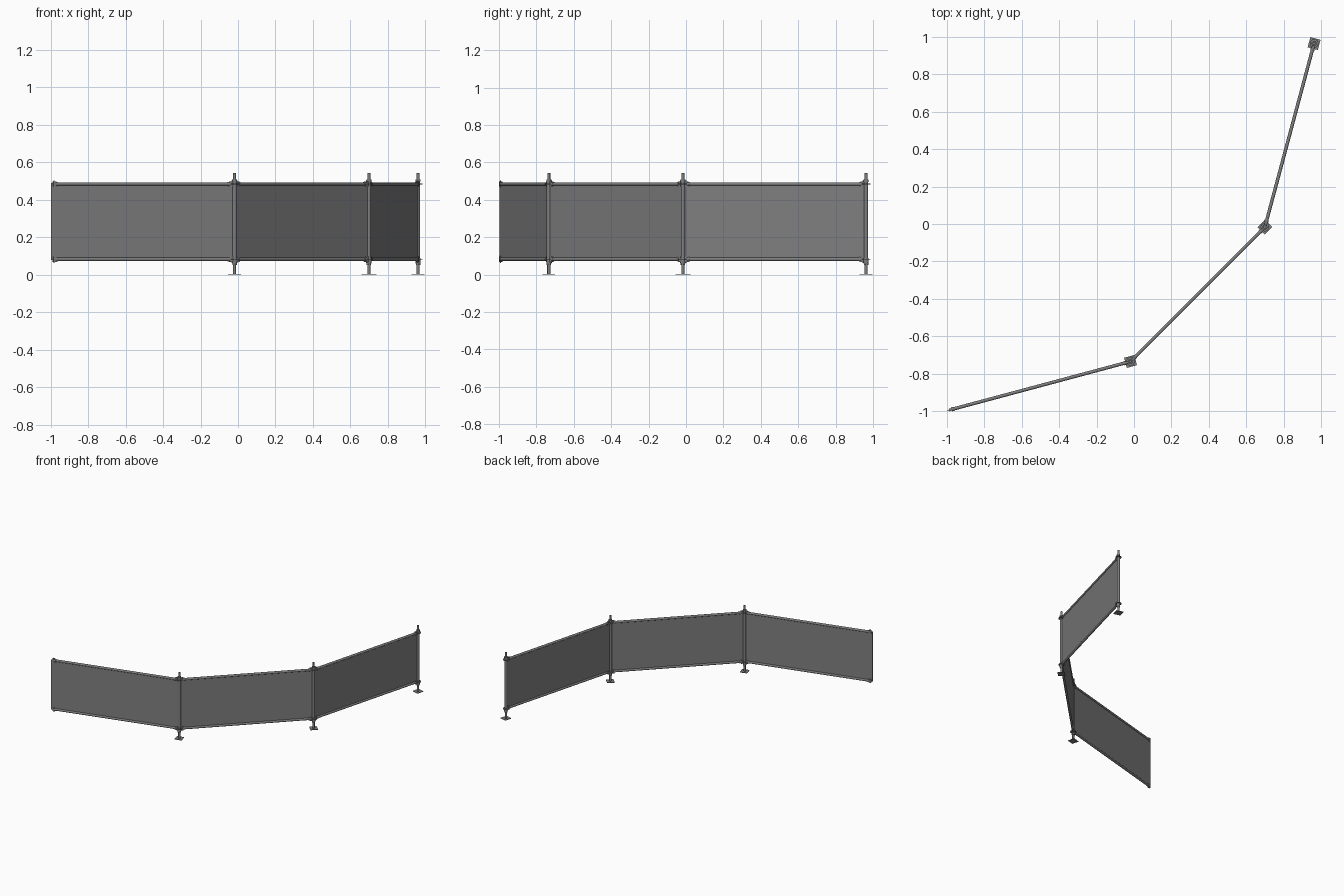
import bpy, math
from mathutils import Vector, Matrix

if "Cube" in bpy.data.objects:
    bpy.data.objects.remove(bpy.data.objects["Cube"])

SPAN = 1.014
ANGLES = [math.radians(a) for a in (15, 45, 75)]
LOW, HIGH = 0.082, 0.484      # rail heights

# Dark grey steel and sheet
DARK = bpy.data.materials.new("dark_grey")
DARK.diffuse_color = (0.21, 0.21, 0.21, 1)
DARK.use_nodes = True
DARK.node_tree.nodes["Principled BSDF"].inputs["Base Color"].default_value = DARK.diffuse_color

# Joints of the chain: free end, then three posts
joints = [Vector((-0.998, -0.996, 0))]
for a in ANGLES:
    joints.append(joints[-1] + SPAN * Vector((math.cos(a), math.sin(a), 0)))


def place(name, frame, loc, rot=(0, 0, 0)):
    o = bpy.context.object
    local = Matrix.Translation(loc)
    for ang, ax in zip(rot, 'XYZ'):
        local = local @ Matrix.Rotation(ang, 4, ax)
    o.matrix_world = frame @ local
    o.name = name
    o.data.materials.append(DARK)


def cyl(name, frame, r, length, loc, rot=(0, 0, 0), sides=20):
    bpy.ops.mesh.primitive_cylinder_add(vertices=sides, radius=r, depth=length)
    place(name, frame, loc, rot)
    if sides > 8:
        bpy.ops.object.shade_smooth_by_angle(angle=math.radians(35))


def box(name, frame, size, loc):
    bpy.ops.mesh.primitive_cube_add(size=1)
    bpy.context.object.data.transform(Matrix.Diagonal((*size, 1)))
    place(name, frame, loc)


def post(frame):
    # Screw jack with base plate and nut
    box("base_plate", frame, (0.056, 0.056, 0.004), (0, 0, 0.002))
    cyl("jack_screw", frame, 0.0085, 0.06, (0, 0, 0.033))
    cyl("jack_nut", frame, 0.0125, 0.01, (0, 0, 0.057), sides=6)
    # Upright tube, lower sleeve and top spigot
    cyl("post_tube", frame, 0.0115, 0.44, (0, 0, 0.28))
    cyl("post_sleeve", frame, 0.0135, 0.03, (0, 0, 0.075))
    cyl("top_sleeve", frame, 0.0135, 0.012, (0, 0, 0.502))
    cyl("top_spigot", frame, 0.008, 0.045, (0, 0, 0.5205))
    # Connector discs level with the rails
    for z in (LOW, HIGH):
        cyl("connector_disc", frame, 0.023, 0.004, (0, 0, z))


def rail(frame, z):
    cyl("rail", frame, 0.009, SPAN - 0.05, (SPAN / 2, 0, z), (0, math.pi / 2, 0))
    # Wedge heads that grip the discs, above and below
    for x, s in ((0.02, 1), (SPAN - 0.02, -1)):
        box("rail_head", frame, (0.018, 0.014, 0.028), (x, 0, z))
        box("head_wedge", frame, (0.004, 0.005, 0.038), (x - s * 0.002, 0, z))
        cyl("rail_collar", frame, 0.011, 0.012, (x + s * 0.012, 0, z),
            (0, math.pi / 2, 0))


# One panel bay per angle, each closed by a post at its far end
for start, end, a in zip(joints, joints[1:], ANGLES):
    turn = Matrix.Rotation(a, 4, 'Z')
    bay = Matrix.Translation(start) @ turn
    box("fence_panel", bay, (SPAN, 0.003, HIGH - LOW + 0.008),
        (SPAN / 2, 0, (LOW + HIGH) / 2))
    for z in (LOW, HIGH):
        rail(bay, z)
    post(Matrix.Translation(end) @ turn)
